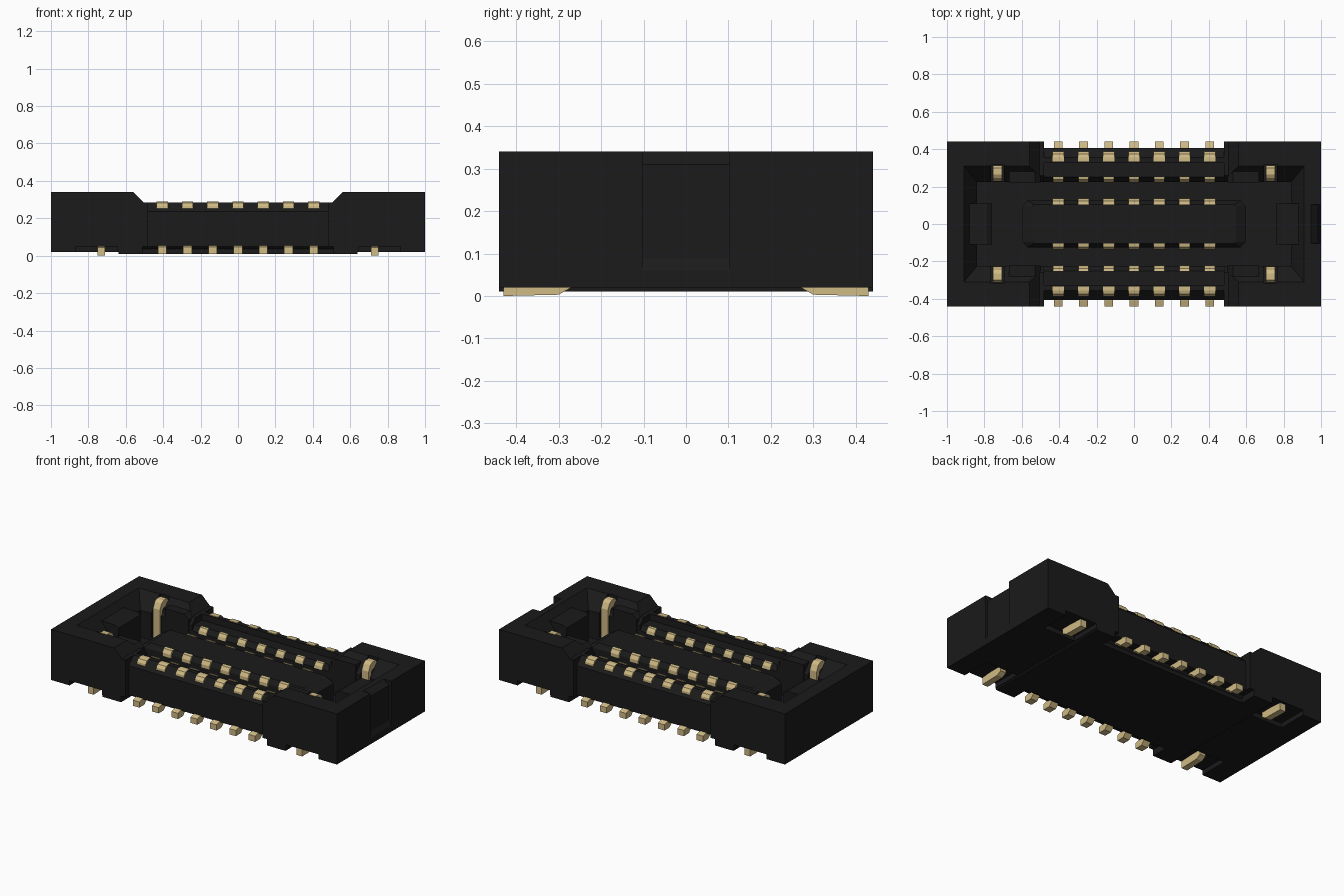
import bpy, bmesh

cube = bpy.data.objects.get("Cube")
if cube:
    bpy.data.objects.remove(cube, do_unlink=True)


def material(name, rgb, rough):
    m = bpy.data.materials.new(name)
    m.diffuse_color = (*rgb, 1)
    m.use_nodes = True
    bsdf = m.node_tree.nodes["Principled BSDF"]
    bsdf.inputs["Base Color"].default_value = (*rgb, 1)
    bsdf.inputs["Roughness"].default_value = rough
    return m


BLACK = material("black plastic", (0.0105, 0.0105, 0.0105), 0.6)
GOLD = material("pale gold", (0.63, 0.495, 0.235), 0.5)


def finish(bm, name, mat):
    bmesh.ops.recalc_face_normals(bm, faces=bm.faces[:])
    mesh = bpy.data.meshes.new(name)
    bm.to_mesh(mesh)
    bm.free()
    mesh.materials.append(mat)
    ob = bpy.data.objects.new(name, mesh)
    bpy.context.collection.objects.link(ob)
    return ob


def add_loft(bm, lower, upper):
    """Closed solid between two matching rings of points."""
    a = [bm.verts.new(p) for p in lower]
    b = [bm.verts.new(p) for p in upper]
    n = len(a)
    bm.faces.new(a)
    bm.faces.new(b)
    for i in range(n):
        bm.faces.new((a[i], a[(i + 1) % n], b[(i + 1) % n], b[i]))


def loft(name, lower, upper, mat=BLACK):
    bm = bmesh.new()
    add_loft(bm, lower, upper)
    return finish(bm, name, mat)


def ring(hx, hy, z, c=0.0):
    """Rectangle, with its corners clipped by c when given."""
    if not c:
        return [(-hx, -hy, z), (hx, -hy, z), (hx, hy, z), (-hx, hy, z)]
    return [(-hx + c, -hy, z), (hx - c, -hy, z), (hx, -hy + c, z), (hx, hy - c, z),
            (hx - c, hy, z), (-hx + c, hy, z), (-hx, hy - c, z), (-hx, -hy + c, z)]


def across(name, profile, x0, x1, mat=BLACK):
    """Extrude a (y, z) profile along x."""
    return loft(name, [(x0, y, z) for y, z in profile],
                [(x1, y, z) for y, z in profile], mat)


def along(name, profile, y0, y1, mat=BLACK):
    """Extrude an (x, z) profile along y."""
    return loft(name, [(x, y0, z) for x, z in profile],
                [(x, y1, z) for x, z in profile], mat)


def cut(target, cutter):
    mod = target.modifiers.new("cut", 'BOOLEAN')
    mod.operation = 'DIFFERENCE'
    mod.solver = 'EXACT'
    mod.object = cutter
    bpy.context.view_layer.objects.active = target
    bpy.ops.object.modifier_apply(modifier=mod.name)
    bpy.data.objects.remove(cutter, do_unlink=True)


def flip(profile, s):
    return [(a * s, z) for a, z in profile]


def rect(a0, a1, z0, z1):
    return [(a0, z0), (a1, z0), (a1, z1), (a0, z1)]


# Housing: side silhouette with raised ends and a stepped underside
half = [(0.64, 0.01), (0.64, 0.02), (1, 0.02), (1, 0.34), (0.56, 0.34), (0.505, 0.285)]
housing = along("housing", half + [(-x, z) for x, z in reversed(half)], -0.44, 0.44)

# Mating cavity with a lead-in chamfer
cut(housing, loft("cutter", ring(0.84, 0.225, 0.08), ring(0.84, 0.225, 0.5)))
cut(housing, loft("cutter", ring(0.832, 0.216, 0.24), ring(0.918, 0.32, 0.35)))

for s in (-1, 1):
    # Set-back long wall with a sloped outer shoulder
    cut(housing, across("cutter", flip([(0.405, -0.1), (0.405, 0.236), (0.355, 0.286),
                                        (0.355, 0.5), (0.6, 0.5), (0.6, -0.1)], s),
                        -0.48, 0.48))
    # Lower inner shelf of the long wall, leaving a ridge behind it
    cut(housing, across("cutter", flip([(0.2, 0.215), (0.225, 0.215), (0.25, 0.245),
                                        (0.325, 0.245), (0.335, 0.5), (0.2, 0.5)], s),
                        -0.48, 0.48))
    # Undercut where the solder leads come out
    cut(housing, across("cutter", flip([(0.335, -0.1), (0.335, 0.035), (0.35, 0.05),
                                        (0.6, 0.05), (0.6, -0.1)], s), -0.51, 0.51))
    for e in (-1, 1):
        # Underside pockets around the anchor feet
        cut(housing, along("cutter", flip(rect(0.645, 0.87, -0.1, 0.05), e), s * 0.25, s * 0.6))
        # Slots that hold the anchor blades
        cut(housing, along("cutter", flip(rect(0.695, 0.765, 0.1, 0.5), e), s * 0.2, s * 0.318))

# Shallow orientation recess on one end, sloped at its top and bottom
cut(housing, along("cutter", [(1.0, 0.06), (0.985, 0.09), (0.985, 0.31), (0.945, 0.341),
                              (0.945, 0.5), (1.2, 0.5), (1.2, 0.06)], -0.103, 0.103))

# Central island with a chamfered top
loft("island_base", ring(0.60, 0.125, 0.07, 0.03), ring(0.60, 0.125, 0.22, 0.03))
loft("island_top", ring(0.60, 0.125, 0.22, 0.03), ring(0.545, 0.105, 0.25, 0.01))

# Locking blocks, guide columns and anchors at both ends
for e, side in ((-1, "right"), (1, "left")):
    block = [(0.76, 0.07), (0.76, 0.285), (0.785, 0.30), (0.89, 0.30), (0.89, 0.07)]
    along(side + "_lock_block", flip(block, e), -0.11, 0.11)
    column = [(0.50, 0.07), (0.50, 0.28), (0.53, 0.308), (0.667, 0.308), (0.667, 0.07)]
    for s, end in ((-1, "front"), (1, "back")):
        tag = side + "_" + end
        along(tag + "_guide_column", flip(column, e), s * 0.222, s * 0.31)
        across(tag + "_anchor_blade",
               flip([(0.228, 0.09), (0.228, 0.285), (0.245, 0.32), (0.265, 0.332),
                     (0.30, 0.332), (0.312, 0.317), (0.312, 0.285), (0.265, 0.285),
                     (0.255, 0.27), (0.255, 0.09)], s),
               e * 0.73 - 0.024, e * 0.73 + 0.024, GOLD)
        across(tag + "_anchor_foot",
               flip([(0.30, 0.003), (0.43, 0.0), (0.43, 0.045), (0.27, 0.055), (0.27, 0.02)], s),
               e * 0.73 - 0.02, e * 0.73 + 0.02, GOLD)


# Contact rows: half width and (y, z) profile
contacts = {
    "wall_contacts": (0.03, [(0.390, 0.236), (0.388, 0.266), (0.375, 0.283), (0.355, 0.289),
                             (0.333, 0.289), (0.333, 0.236)]),
    "inner_contacts": (0.028, [(0.252, 0.25), (0.238, 0.247), (0.226, 0.23),
                               (0.222, 0.212), (0.252, 0.212)]),
    "island_contacts": (0.03, [(0.105, 0.253), (0.122, 0.25), (0.135, 0.228),
                               (0.135, 0.205), (0.105, 0.205)]),
    "solder_leads": (0.023, [(0.44, 0.01), (0.44, 0.046), (0.41, 0.055), (0.35, 0.055),
                             (0.34, 0.04), (0.365, 0.035), (0.39, 0.01)]),
}
for name, (w, profile) in contacts.items():
    for s, end in ((-1, "front_"), (1, "back_")):
        bm = bmesh.new()
        for i in range(-3, 4):
            x = i * 0.135
            add_loft(bm, [(x - w, y, z) for y, z in flip(profile, s)],
                     [(x + w, y, z) for y, z in flip(profile, s)])
        finish(bm, end + name, GOLD)
